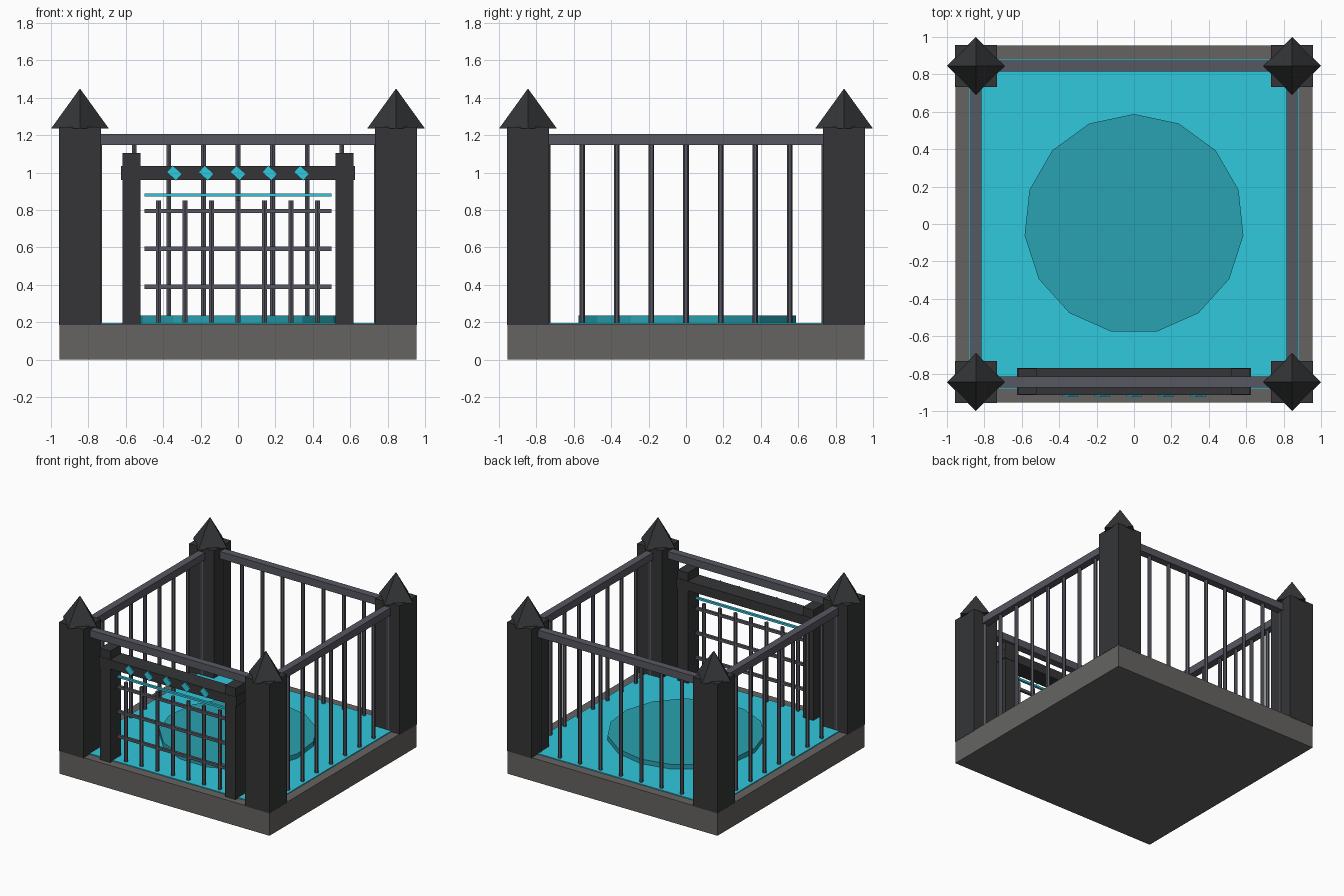
import bpy
from math import pi, radians

if "Cube" in bpy.data.objects:
    bpy.data.objects.remove(bpy.data.objects["Cube"])


def material(name, rgb):
    m = bpy.data.materials.new(name)
    m.diffuse_color = (*rgb, 1)
    m.use_nodes = True
    m.node_tree.nodes["Principled BSDF"].inputs["Base Color"].default_value = m.diffuse_color
    return m


STONE = material("stone", (0.13, 0.127, 0.122))
DARK = material("dark_stone", (0.035, 0.036, 0.038))
METAL = material("metal", (0.095, 0.095, 0.12))
CYAN = material("cyan", (0.03, 0.58, 0.73))
TEAL = material("teal", (0.022, 0.36, 0.44))


def finish(name, mat):
    ob = bpy.context.object
    ob.name = name
    ob.data.materials.append(mat)
    return ob


def box(name, loc, size, mat, rot=(0, 0, 0)):
    bpy.ops.mesh.primitive_cube_add(size=1, location=loc, rotation=rot)
    ob = finish(name, mat)
    ob.scale = size
    return ob


def rod(name, loc, radius, length, mat, sides=6, rot=(0, 0, 0)):
    bpy.ops.mesh.primitive_cylinder_add(vertices=sides, radius=radius, depth=length,
                                        location=loc, rotation=rot)
    return finish(name, mat)


E = 0.845  # distance of the fence line from the centre

# Base slab, glowing floor and raised round platform
box("base", (0, 0, 0.095), (1.91, 1.91, 0.19), STONE)
box("glowing_floor", (0, 0, 0.187), (1.76, 1.76, 0.02), CYAN)
rod("round_platform", (0, 0, 0.21), 0.588, 0.05, TEAL, sides=15)

# Corner posts with pyramid caps turned 45 degrees
for sx in (-1, 1):
    for sy in (-1, 1):
        box("corner_post", (sx * E, sy * E, 0.715), (0.224, 0.224, 1.06), DARK)
        bpy.ops.mesh.primitive_cone_add(vertices=4, radius1=0.155, radius2=0, depth=0.215,
                                        location=(sx * E, sy * E, 1.3425))
        finish("post_cap", DARK)

# Top rails on all four sides
for s in (-1, 1):
    box("top_rail", (0, s * E, 1.178), (1.5, 0.06, 0.06), METAL)
    box("side_rail", (s * E, 0, 1.178), (0.06, 1.5, 0.06), METAL)

# Fence bars on the back and both sides
for i in range(-4, 5):
    p = i * 0.185
    for x, y in ((p, E), (-E, p), (E, p)):
        rod("fence_bar", (x, y, 0.67), 0.015, 0.98, METAL)

# Gate frame
for s in (-1, 1):
    box("gate_post", (s * 0.57, -0.842, 0.645), (0.095, 0.14, 0.92), DARK)
box("gate_lintel", (0, -0.842, 0.998), (1.25, 0.146, 0.075), DARK)

# Gate lattice and glowing bar
for i in range(-3, 4):
    rod("gate_bar", (i * 0.142, -E, 0.525), 0.015, 0.65, METAL)
for z in (0.39, 0.593, 0.795):
    box("gate_crossbar", (0, -E, z), (1.0, 0.022, 0.022), METAL)
box("glowing_bar", (0, -E, 0.88), (1.0, 0.02, 0.016), CYAN)

# Tilted rune blocks on the lintel
for i in range(-2, 3):
    box("rune_block", (i * 0.17, -0.915, 0.998), (0.067, 0.02, 0.048), CYAN,
        rot=(0, radians(42), 0))
